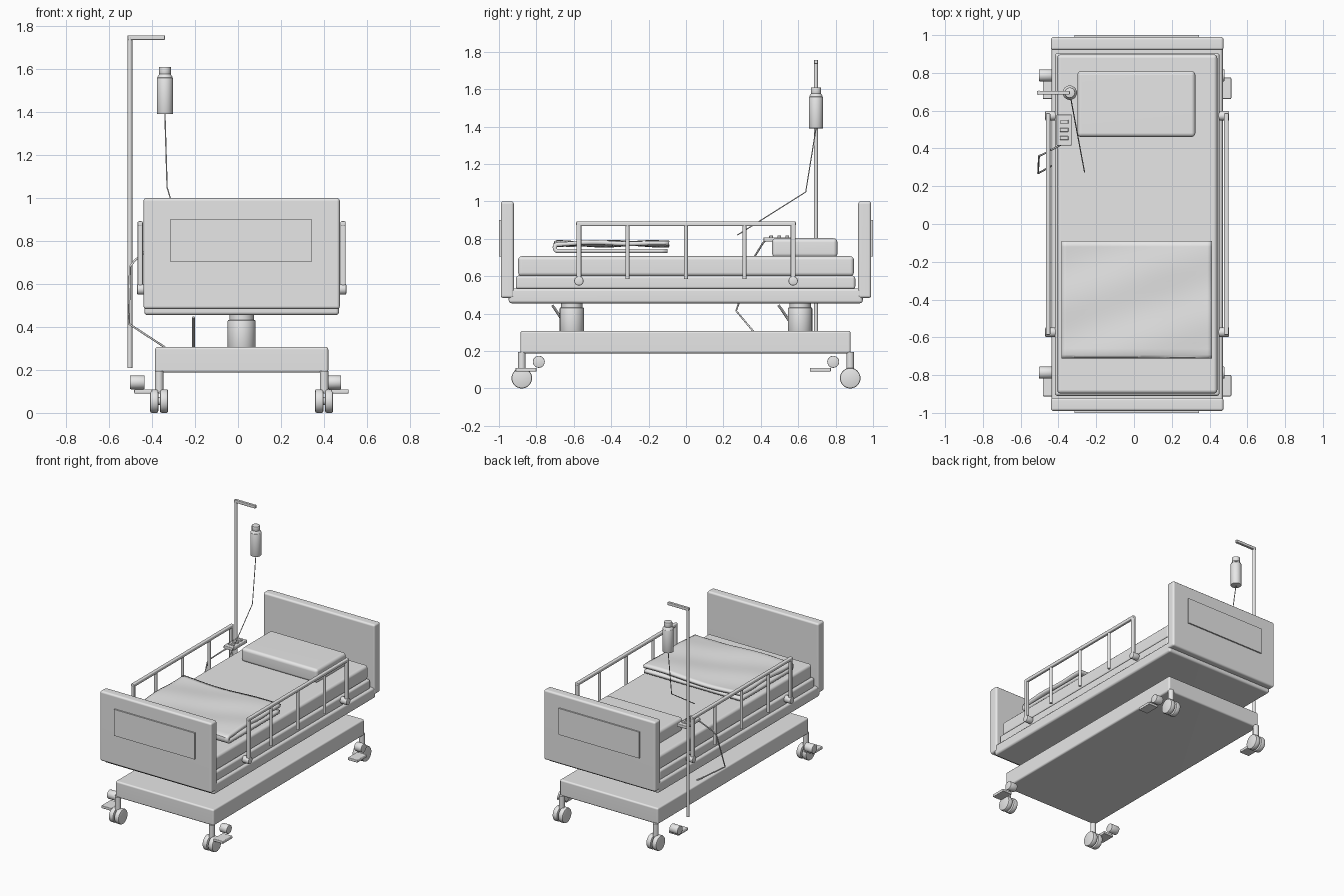
import bpy, bmesh, math
from mathutils import Vector, Matrix

if "Cube" in bpy.data.objects:
    bpy.data.objects.remove(bpy.data.objects["Cube"])

CX = 0.017  # centre line of the bed
grey = bpy.data.materials.new("light_grey")
grey.use_nodes = True
grey.diffuse_color = (0.8, 0.8, 0.8, 1)
grey.node_tree.nodes["Principled BSDF"].inputs["Base Color"].default_value = (0.8, 0.8, 0.8, 1)


def finish(name, bm, smooth=True):
    mesh = bpy.data.meshes.new(name)
    bmesh.ops.recalc_face_normals(bm, faces=bm.faces)
    bm.to_mesh(mesh)
    bm.free()
    obj = bpy.data.objects.new(name, mesh)
    bpy.context.collection.objects.link(obj)
    mesh.materials.append(grey)
    if smooth:
        bpy.ops.object.select_all(action='DESELECT')
        obj.select_set(True)
        bpy.context.view_layer.objects.active = obj
        bpy.ops.object.shade_smooth_by_angle(angle=math.radians(40))
    return obj


def box(name, x, y, z, bevel=0.0):
    """Box from (min, max) pairs, with rounded edges."""
    bm = bmesh.new()
    bmesh.ops.create_cube(bm, size=1)
    for v in bm.verts:
        for i, (lo, hi) in enumerate((x, y, z)):
            v.co[i] = lo if v.co[i] < 0 else hi
    if bevel:
        bmesh.ops.bevel(bm, geom=bm.edges[:], offset=bevel, segments=3,
                        profile=0.5, affect='EDGES')
    obj = finish(name, bm, bevel > 0)
    if bevel:
        obj.modifiers.new("normals", 'WEIGHTED_NORMAL').keep_sharp = True
    return obj


def rod(name, a, b, r, r2=None, sides=24, bevel=0.0):
    """Cylinder or cone between two points."""
    a, b = Vector(a), Vector(b)
    turn = (b - a).to_track_quat('Z', 'Y').to_matrix().to_4x4()
    bm = bmesh.new()
    bmesh.ops.create_cone(bm, cap_ends=True, segments=sides, radius1=r,
                          radius2=r if r2 is None else r2, depth=(b - a).length,
                          matrix=Matrix.Translation((a + b) / 2) @ turn)
    if bevel:
        rims = [e for e in bm.edges if any(len(f.verts) > 4 for f in e.link_faces)]
        bmesh.ops.bevel(bm, geom=rims, offset=bevel, segments=2, profile=0.5, affect='EDGES')
    return finish(name, bm)


def tube(name, points, r):
    """Bent tube through a few points."""
    curve = bpy.data.curves.new(name, 'CURVE')
    curve.dimensions = '3D'
    curve.bevel_depth = r
    curve.bevel_resolution = 2
    curve.use_fill_caps = True
    spline = curve.splines.new('POLY')
    spline.points.add(len(points) - 1)
    for p, co in zip(spline.points, points):
        p.co = (*co, 1)
    obj = bpy.data.objects.new(name, curve)
    bpy.context.collection.objects.link(obj)
    curve.materials.append(grey)


def around(half):
    return (CX - half, CX + half)


# Bed deck, mattress and pillow
box("base_chassis", around(0.403), (-0.885, 0.88), (0.187, 0.307), 0.012)
box("bed_frame", around(0.453), (-0.948, 0.945), (0.455, 0.535), 0.015)
box("mattress_base", around(0.436), (-0.91, 0.905), (0.53, 0.603), 0.015)
box("mattress", around(0.424), (-0.898, 0.898), (0.6, 0.707), 0.02)
box("pillow", (-0.3, 0.325), (0.46, 0.81), (0.7, 0.803), 0.022)

for end, s in (("foot", -1), ("head", 1)):
    # End boards with a thin raised panel
    box(end + "_board", around(0.457), sorted((s * 0.92, s * 0.99)), (0.483, 1.0), 0.014)
    box(end + "_board_panel", (-0.316, 0.344), sorted((s * 0.985, s)), (0.705, 0.9))
    # Lifting column with its lever
    y = s * 0.61
    rod(end + "_column_sleeve", (CX, y, 0.3), (CX, y, 0.432), 0.065, sides=32, bevel=0.004)
    rod(end + "_column_top", (CX, y, 0.42), (CX, y, 0.46), 0.057, sides=32)
    ly = -0.715 if s < 0 else 0.495
    rod(end + "_column_lever", (-0.207, ly, 0.445), (-0.207, ly + 0.095, 0.305), 0.007, sides=8)

    # Casters with brake pedals
    for side, t in (("right", -1), ("left", 1)):
        tag = end + "_" + side
        x, y = CX + t * 0.384, s * 0.878
        for k in (-1, 1):
            rod(tag + "_caster_wheel", (x + k * 0.004, y, 0.055), (x + k * 0.042, y, 0.055),
                0.055, sides=32, bevel=0.008)
        rod(tag + "_caster_axle", (x - 0.038, y, 0.055), (x + 0.038, y, 0.055), 0.018)
        rod(tag + "_caster_stem", (x, y, 0.09), (x, y, 0.195), 0.02)
        cyl = (-0.503, -0.435) if t < 0 else (0.42, 0.48)
        pedal = (-0.483, -0.4) if t < 0 else (0.435, 0.515)
        y0 = s * 0.787
        rod(tag + "_brake_hub", (cyl[0], y0, 0.142), (cyl[1], y0, 0.142), 0.032, bevel=0.004)
        box(tag + "_brake_pedal", pedal, (y0 - 0.125, y0 - 0.012), (0.09, 0.11), 0.005)

# Side rails
for side, t in (("right", -1), ("left", 1)):
    x = CX + t * 0.472
    xs = (x - 0.012, x + 0.012)
    box(side + "_rail_top", xs, (-0.587, 0.587), (0.868, 0.892), 0.006)
    for s in (-1, 1):
        y = s * 0.573
        box(side + "_rail_end_post", xs, (y - 0.013, y + 0.013), (0.57, 0.88), 0.006)
        rod(side + "_rail_pivot", (CX + t * 0.43, y, 0.575), (CX + t * 0.487, y, 0.575),
            0.025, bevel=0.005)
    for y in (-0.313, 0, 0.313):
        rod(side + "_rail_bar", (x, y, 0.585), (x, y, 0.872), 0.011, sides=16)

# Folded blanket: a strip that runs forward, turns over and runs back
COLS, ROWS = 32, 20
LOW, HIGH = 0.735, 0.773
bend = [(-0.69 - 0.012 * math.sin(a), (LOW + HIGH) / 2 - 0.019 * math.cos(a))
        for a in (math.pi * i / 6 for i in range(1, 6))]
path = [(-0.1 - 0.59 * i / ROWS, LOW) for i in range(ROWS + 1)] + bend
path += [(-0.69 + 0.6 * i / ROWS, HIGH) for i in range(ROWS + 1)]
bm = bmesh.new()
rows = []
for y, z in path:
    row = []
    for c in range(COLS + 1):
        x = -0.383 + 0.796 * c / COLS
        wave = 0.005 * math.sin(9 * x + 5 * y) + 0.004 * math.sin(17 * y - 6 * x)
        lift = wave if z > LOW + 0.03 else 0
        row.append(bm.verts.new((x, y, z + lift)))
    rows.append(row)
for lower, upper in zip(rows, rows[1:]):
    for c in range(COLS):
        bm.faces.new((lower[c], lower[c + 1], upper[c + 1], upper[c]))
blanket = finish("folded_blanket", bm)
cloth = blanket.modifiers.new("thickness", 'SOLIDIFY')
cloth.thickness = 0.022
cloth.offset = 0

# Drip stand with bottle and line
PX, PY, BX = -0.503, 0.695, -0.34
rod("drip_pole", (PX, PY, 0.21), (PX, PY, 1.75), 0.011, sides=16)
box("drip_arm", (PX - 0.011, BX), (PY - 0.01, PY + 0.01), (1.735, 1.757), 0.004)
rod("drip_bottle", (BX, PY, 1.39), (BX, PY, 1.56), 0.038, bevel=0.004)
rod("drip_bottle_shoulder", (BX, PY, 1.56), (BX, PY, 1.578), 0.037, 0.026)
rod("drip_bottle_cap", (BX, PY, 1.575), (BX, PY, 1.61), 0.028, sides=12, bevel=0.003)
tube("drip_line", [(BX, PY, 1.39), (-0.33, 0.64, 1.05), (-0.262, 0.275, 0.82)], 0.003)

# Hand control with three buttons and its cable
box("hand_control", (-0.41, -0.33), (0.415, 0.58), (0.785, 0.808), 0.005)
for i in range(3):
    y = 0.455 + 0.043 * i
    box("control_button", (-0.393, -0.347), (y - 0.01, y + 0.01), (0.8, 0.817), 0.003)
tube("control_cable", [(-0.37, 0.43, 0.795), (-0.405, 0.41, 0.775), (-0.48, 0.37, 0.71),
                       (-0.503, 0.36, 0.68), (-0.508, 0.268, 0.415), (-0.34, 0.36, 0.305)], 0.005)
